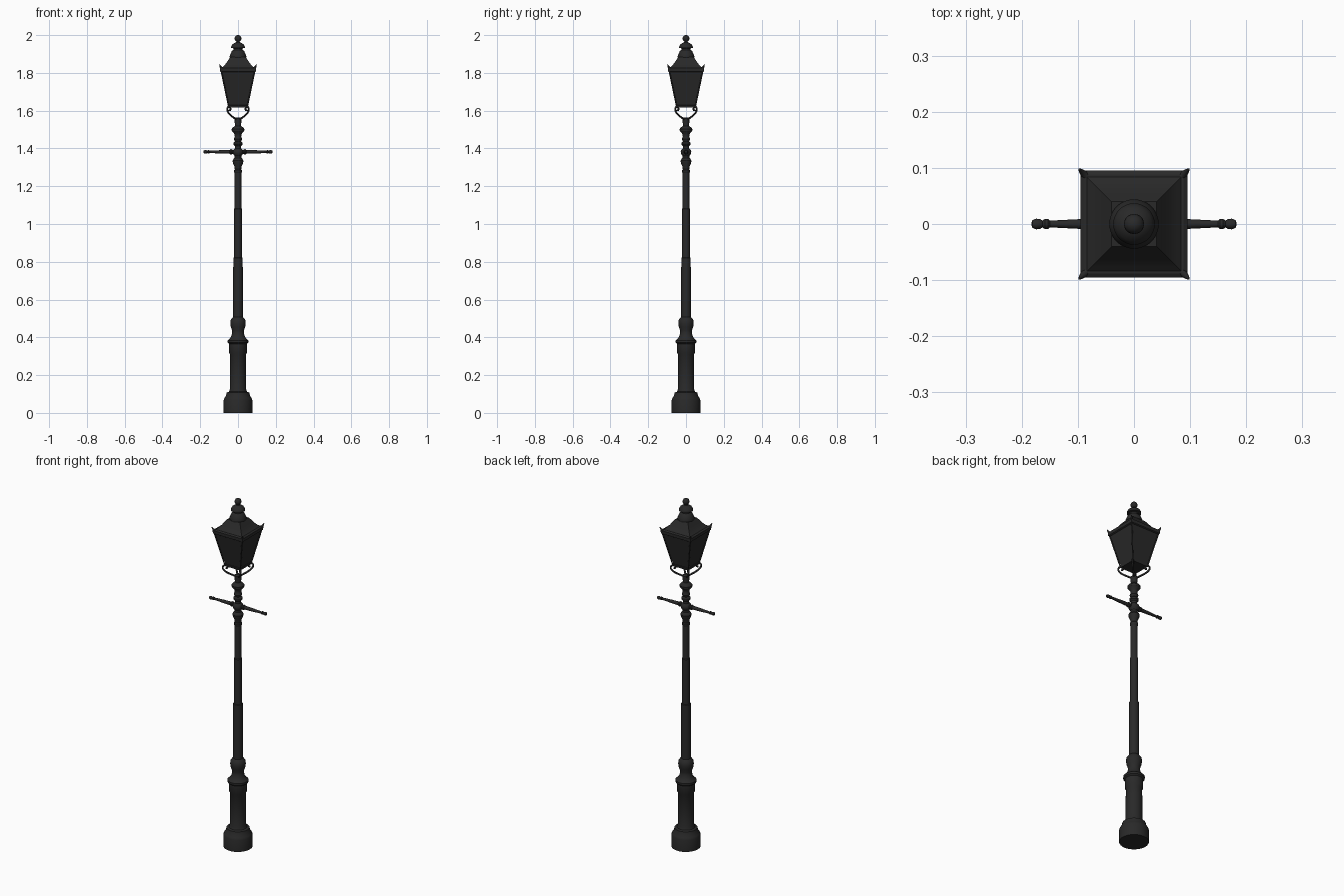
import bpy, bmesh, math
from mathutils import Vector, Matrix

if "Cube" in bpy.data.objects:
    bpy.data.objects.remove(bpy.data.objects["Cube"])

iron = bpy.data.materials.new("black_iron")
iron.diffuse_color = (0.022, 0.022, 0.022, 1)
iron.use_nodes = True
iron.node_tree.nodes["Principled BSDF"].inputs["Base Color"].default_value = iron.diffuse_color


def finish(name, bm, angle=35):
    bmesh.ops.recalc_face_normals(bm, faces=bm.faces)
    me = bpy.data.meshes.new(name)
    bm.to_mesh(me)
    bm.free()
    ob = bpy.data.objects.new(name, me)
    bpy.context.collection.objects.link(ob)
    me.materials.append(iron)
    bpy.ops.object.select_all(action='DESELECT')
    ob.select_set(True)
    bpy.context.view_layer.objects.active = ob
    bpy.ops.object.shade_smooth_by_angle(angle=math.radians(angle))
    return ob


def loft(name, profile, n=32, turn=0.0, matrix=None, angle=35):
    """Stack of n-sided rings (radius, height), capped at both ends."""
    bm = bmesh.new()
    rings = []
    for r, z in profile:
        rings.append([bm.verts.new((r * math.cos(turn + 2 * math.pi * i / n),
                                    r * math.sin(turn + 2 * math.pi * i / n), z)) for i in range(n)])
    for a, b in zip(rings, rings[1:]):
        for i in range(n):
            bm.faces.new((a[i], a[(i + 1) % n], b[(i + 1) % n], b[i]))
    bm.faces.new(rings[0])
    bm.faces.new(rings[-1])
    if matrix:
        bm.transform(matrix)
    return finish(name, bm, angle)


def square(name, profile):
    """Square loft; profile gives half widths."""
    return loft(name, [(h * math.sqrt(2), z) for h, z in profile], 4, math.pi / 4, angle=20)


def rod(name, points, radii, sides=8, smooth_path=True):
    """Tapered round rod along points."""
    cu = bpy.data.curves.new(name, 'CURVE')
    cu.dimensions = '3D'
    cu.bevel_depth = 1.0
    cu.bevel_resolution = max(0, sides // 4 - 1)
    cu.use_fill_caps = True
    sp = cu.splines.new('NURBS' if smooth_path else 'POLY')
    sp.points.add(len(points) - 1)
    for p, co, r in zip(sp.points, points, radii):
        p.co = (*co, 1)
        p.radius = r
    if smooth_path:
        sp.use_endpoint_u = True
        sp.order_u = 3
        sp.resolution_u = 5
    ob = bpy.data.objects.new(name, cu)
    bpy.context.collection.objects.link(ob)
    cu.materials.append(iron)
    return ob


def ball(name, loc, r):
    bm = bmesh.new()
    bmesh.ops.create_uvsphere(bm, u_segments=20, v_segments=12, radius=r)
    bm.transform(Matrix.Translation(loc))
    return finish(name, bm, 60)


# pedestal and baluster
loft("pedestal", [(.076, 0), (.076, .068), (.072, .078), (.064, .09), (.060, .108), (.048, .112),
                  (.043, .125), (.042, .31), (.047, .318), (.047, .365), (.055, .372),
                  (.055, .383), (.044, .392), (.036, .405), (.031, .422), (.031, .435),
                  (.038, .455), (.041, .475), (.039, .492), (.031, .503), (.026, .508)])

# stepped pole
loft("pole", [(.026, .5), (.025, .82), (.0215, .822), (.021, 1.08), (.0185, 1.082), (.018, 1.275)])

# turned collars below the lantern
loft("turned_collars", [(.018, 1.27), (.021, 1.275), (.021, 1.285), (.017, 1.29), (.019, 1.305),
                        (.027, 1.322), (.029, 1.335), (.024, 1.345), (.018, 1.35), (.018, 1.36),
                        (.027, 1.372), (.028, 1.382), (.025, 1.392), (.016, 1.4), (.016, 1.412),
                        (.024, 1.42), (.024, 1.43), (.016, 1.437), (.022, 1.45), (.017, 1.462),
                        (.020, 1.478), (.033, 1.493), (.034, 1.503), (.026, 1.512),
                        (.016, 1.52), (.017, 1.53), (.018, 1.558), (.010, 1.564)])

# ladder rest arms
for side, word in ((1, "right"), (-1, "left")):
    m = Matrix.Translation((0, 0, 1.382)) @ Matrix.Rotation(side * math.pi / 2, 4, 'Y')
    loft("ladder_arm_" + word,
         [(.011, 0), (.011, .03), (.014, .034), (.014, .04), (.010, .044), (.009, .09),
          (.006, .15), (.009, .153), (.009, .159), (.006, .163), (.0085, .167),
          (.0095, .174), (.007, .181), (.002, .183)], 16, matrix=m)

# lantern bracket scrolls, one to each corner
for k in range(4):
    a = math.pi / 4 + k * math.pi / 2
    path = [(.010, 1.552), (.030, 1.562), (.055, 1.575), (.074, 1.59), (.083, 1.608),
            (.074, 1.622), (.058, 1.617), (.054, 1.602), (.066, 1.602)]
    pts = [(r * math.cos(a), r * math.sin(a), z) for r, z in path]
    rod("scroll_bracket_%d" % k, pts, [.005] * len(pts))

# lantern body with recessed panes
square("lantern_panes", [(.047, 1.622), (.088, 1.815)])
square("lantern_bottom_rim", [(.050, 1.616), (.052, 1.628), (.049, 1.629)])
square("lantern_top_rim", [(.089, 1.805), (.094, 1.808), (.095, 1.826), (.088, 1.83)])
for k in range(4):
    a = math.pi / 4 + k * math.pi / 2
    d = Vector((math.cos(a), math.sin(a), 0))
    q = math.sqrt(2)
    rod("corner_bar_%d" % k, [d * .049 * q + Vector((0, 0, 1.62)), d * .091 * q + Vector((0, 0, 1.82))],
        [.0035, .0035], smooth_path=False)
    # upturned ear on each roof corner
    rod("corner_ear_%d" % k, [d * .082 * q + Vector((0, 0, 1.822)), d * .092 * q + Vector((0, 0, 1.826)),
                              d * .0975 * q + Vector((0, 0, 1.844))], [.008, .007, .002])

# swept roof
square("lantern_roof", [(.090, 1.825), (.076, 1.836), (.062, 1.852), (.049, 1.872), (.040, 1.884)])

# vented chimney and finial
loft("chimney", [(.038, 1.878), (.044, 1.882), (.044, 1.889), (.040, 1.9), (.033, 1.915), (.025, 1.922),
                 (.025, 1.93), (.037, 1.932), (.037, 1.938), (.031, 1.95), (.020, 1.958),
                 (.010, 1.962), (.007, 1.97)])
ball("finial_ball", (0, 0, 1.982), .018)
